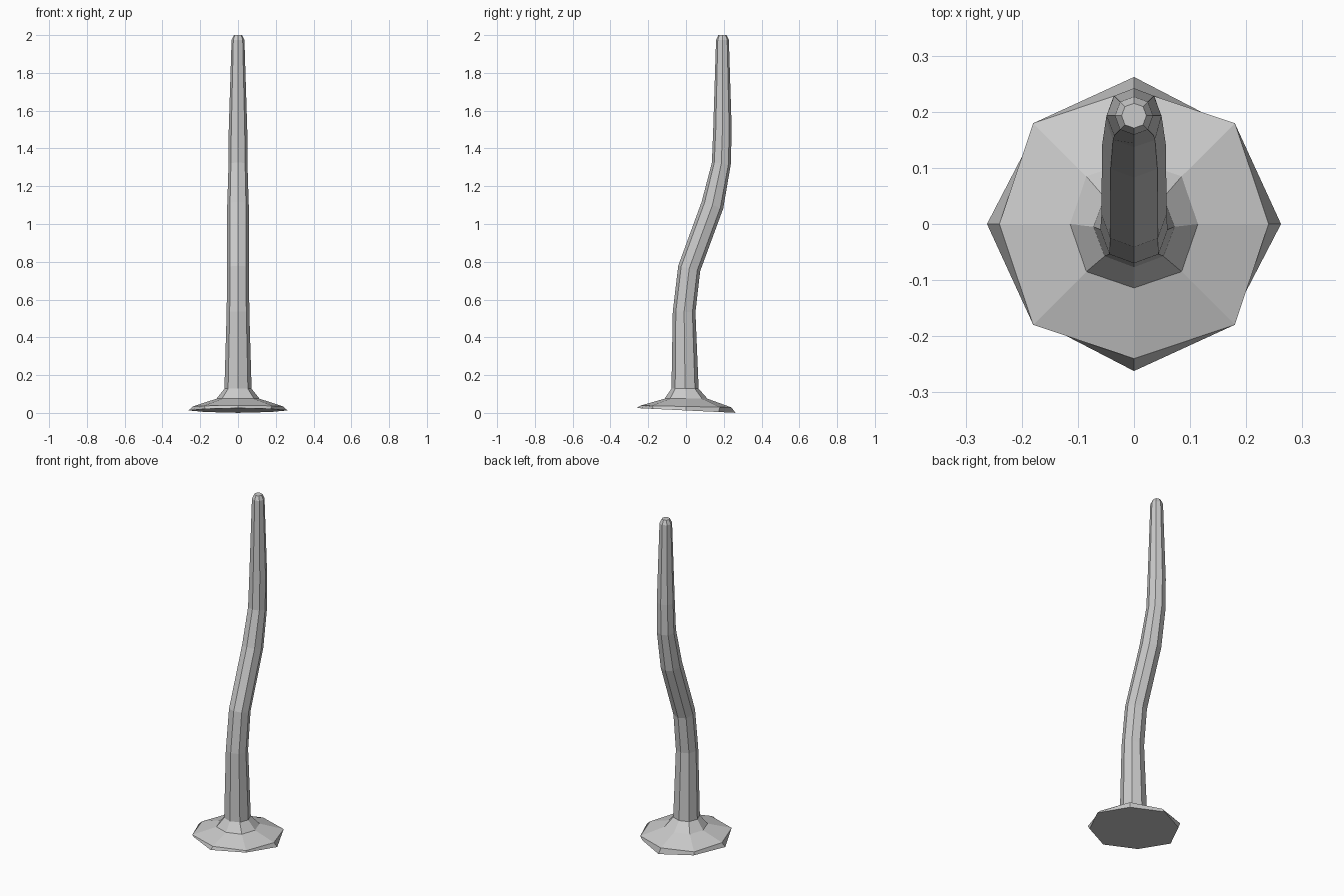
import bpy, bmesh, math

if "Cube" in bpy.data.objects:
    bpy.data.objects.remove(bpy.data.objects["Cube"])

SIDES = 8
# Each ring: centre y, centre z, radius on the axes, radius on the diagonals, tilt (z drop per unit y)
RINGS = [
    (0.000, 0.013, 0.262, 0.244, 0.048),   # foot underside
    (0.000, 0.034, 0.240, 0.254, 0.020),   # foot rim
    (0.000, 0.075, 0.114, 0.120, 0.00),    # foot collar
    (-0.005, 0.128, 0.072, 0.074, 0.00),   # stem start
    (-0.010, 0.535, 0.060, 0.062, 0.04),
    (0.017, 0.765, 0.058, 0.060, 0.25),    # lower bend
    (0.140, 1.100, 0.057, 0.059, 0.32),
    (0.187, 1.320, 0.050, 0.053, 0.10),    # upper bend
    (0.193, 1.500, 0.049, 0.050, 0.00),
    (0.193, 1.975, 0.034, 0.035, 0.00),    # tip bevel
    (0.193, 2.000, 0.022, 0.023, 0.00),
]


def add_ring(bm, cy, cz, r_axis, r_diag, tilt):
    ring = []
    for i in range(SIDES):
        a = 2 * math.pi * i / SIDES
        r = r_diag if i % 2 else r_axis
        dy = r * math.sin(a)
        ring.append(bm.verts.new((r * math.cos(a), cy + dy, cz - tilt * dy)))
    return ring


# Bent stem flaring into the faceted foot, lofted through the rings
bm = bmesh.new()
rings = [add_ring(bm, *r) for r in RINGS]
for low, high in zip(rings, rings[1:]):
    for i in range(SIDES):
        j = (i + 1) % SIDES
        bm.faces.new((low[i], low[j], high[j], high[i]))
bm.faces.new(rings[0][::-1])
bm.faces.new(rings[-1])
bmesh.ops.recalc_face_normals(bm, faces=bm.faces)

mesh = bpy.data.meshes.new("bent_post")
bm.to_mesh(mesh)
bm.free()
post = bpy.data.objects.new("bent_post", mesh)
bpy.context.collection.objects.link(post)
